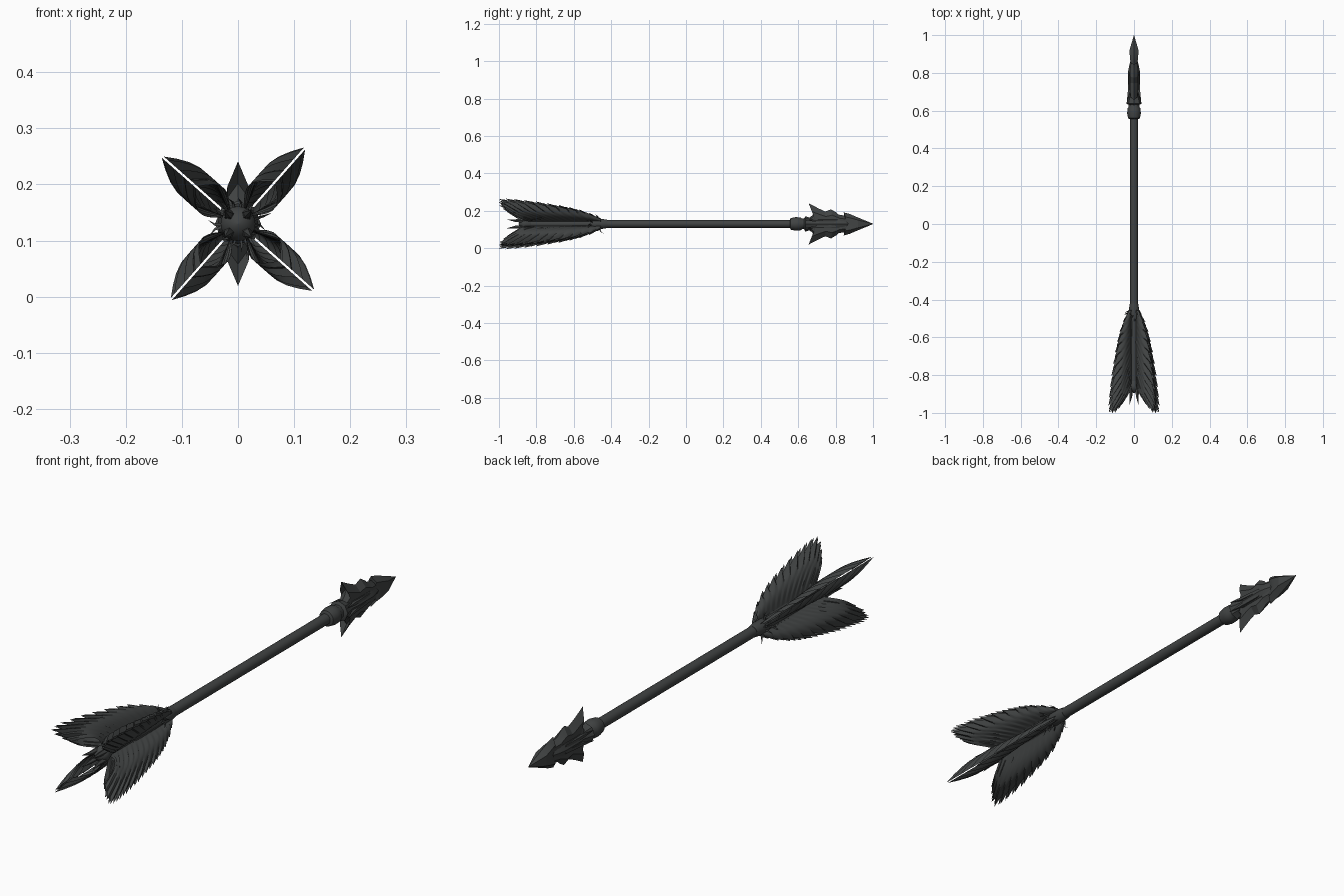
import bpy, bmesh, math, random
from mathutils import Vector

if "Cube" in bpy.data.objects:
    bpy.data.objects.remove(bpy.data.objects["Cube"])

random.seed(4)
ZC = 0.13          # height of the arrow axis
TURN = math.radians(48.5)


def material(name, rgb):
    m = bpy.data.materials.new(name)
    m.diffuse_color = (*rgb, 1)
    m.use_nodes = True
    m.node_tree.nodes["Principled BSDF"].inputs["Base Color"].default_value = m.diffuse_color
    return m


DARK = material("dark grey", (0.052, 0.056, 0.056))


def finish(name, bm, angle=35):
    bmesh.ops.remove_doubles(bm, verts=bm.verts, dist=1e-5)
    bmesh.ops.recalc_face_normals(bm, faces=bm.faces)
    me = bpy.data.meshes.new(name)
    bm.to_mesh(me)
    bm.free()
    ob = bpy.data.objects.new(name, me)
    bpy.context.collection.objects.link(ob)
    me.materials.append(DARK)
    bpy.ops.object.select_all(action='DESELECT')
    ob.select_set(True)
    bpy.context.view_layer.objects.active = ob
    bpy.ops.object.shade_smooth_by_angle(angle=math.radians(angle))
    return ob


def polar(y, r, a, side=0.0):
    """Point at distance r from the axis in direction a, pushed sideways."""
    return Vector((r * math.cos(a) - side * math.sin(a), y,
                   ZC + r * math.sin(a) + side * math.cos(a)))


def lathe(name, profile, sides=20):
    bm = bmesh.new()
    rings = [[bm.verts.new(polar(y, max(r, 0.0003), 2 * math.pi * i / sides))
              for i in range(sides)] for y, r in profile]
    for p, q in zip(rings, rings[1:]):
        for i in range(sides):
            j = (i + 1) % sides
            bm.faces.new((p[i], p[j], q[j], q[i]))
    bm.faces.new(rings[0])
    bm.faces.new(rings[-1])
    return finish(name, bm)


def spike(bm, pts, radii, sides=4):
    """Tapered tube along a few points, ending in a point."""
    prev = None
    d = (pts[-1] - pts[0]).normalized()
    u = d.orthogonal().normalized()
    w = d.cross(u)
    for p, r in zip(pts, radii):
        ring = [bm.verts.new(p + r * (math.cos(t) * u + math.sin(t) * w))
                for t in (2 * math.pi * k / sides for k in range(sides))]
        if prev:
            for i in range(sides):
                j = (i + 1) % sides
                bm.faces.new((prev[i], prev[j], ring[j], ring[i]))
        else:
            bm.faces.new(ring)
        prev = ring
    tip = bm.verts.new(pts[-1])
    for i in range(sides):
        bm.faces.new((prev[i], prev[(i + 1) % sides], tip))


def along(pts, s):
    """Even interpolation along a short polyline, s from 0 to 1."""
    f = s * (len(pts) - 1)
    i = min(int(f), len(pts) - 2)
    return Vector(pts[i]).lerp(Vector(pts[i + 1]), f - i)


# shaft, binding bulge, collar and nock
lathe("shaft", [(-0.86, 0.021), (0.6, 0.021)])
lathe("feather_binding", [(-0.52, 0.021), (-0.49, 0.027), (-0.45, 0.027), (-0.42, 0.022)])
lathe("collar", [(0.555, 0.021), (0.56, 0.031), (0.585, 0.036), (0.61, 0.035),
                 (0.622, 0.028), (0.632, 0.028)])
lathe("nock", [(-0.895, 0.001), (-0.89, 0.014), (-0.88, 0.024), (-0.868, 0.031),
               (-0.855, 0.031), (-0.83, 0.023)])
bm = bmesh.new()
for k in range(4):
    a = math.pi / 4 + k * math.pi / 2
    spike(bm, [polar(-0.86, 0.023, a), polar(-0.91, 0.024, a), polar(-0.96, 0.034, a)],
          [0.011, 0.008], 5)
finish("nock_prongs", bm)

# feathers: two bulging ragged sheets each, barbs swept backwards
EDGE = [(-0.46, 0.04), (-0.51, 0.072), (-0.58, 0.103), (-0.65, 0.123), (-0.73, 0.140),
        (-0.81, 0.156), (-0.89, 0.167), (-0.95, 0.174), (-1.0, 0.170),
        (-0.985, 0.135), (-0.955, 0.098)]
N, M = 66, 8
for k in range(4):
    a = TURN + k * math.pi / 2
    bm = bmesh.new()
    for sgn in (-1, 1):
        rows = []
        for i in range(N + 1):
            s = i / N
            root = Vector((-0.45 - 0.39 * s, 0.018))
            out = along(EDGE, s)
            phase = ((i + (2 if sgn > 0 else 0)) % 5) / 4
            out = root.lerp(out, 1.04 - 0.17 * (1 - phase)) if i < N - 1 else out
            out.x = max(out.x, -1.0)
            row = []
            for j in range(M + 1):
                v = j / M
                p = root.lerp(out, v)
                p.x += 0.025 * s * math.sin(math.pi * v)
                w = 0.029 * min(1, 0.25 + 1.2 * s) * math.sin(math.pi * v ** 1.15) + 0.002
                row.append(bm.verts.new(polar(p.x, p.y, a, sgn * w)))
            rows.append(row)
        for p, q in zip(rows, rows[1:]):
            for j in range(M):
                bm.faces.new((p[j], p[j + 1], q[j + 1], q[j]))
    # quill along the feather root
    spike(bm, [polar(-0.45, 0.02, a), polar(-0.65, 0.023, a), polar(-0.86, 0.022, a)],
          [0.006, 0.006], 6)
    finish("feather_%d" % (k + 1), bm, 50)

# loose curled barbs at the front of the feathers
bm = bmesh.new()
for k in range(22):
    a = 2 * math.pi * k / 22 + random.uniform(-0.1, 0.1)
    y = random.uniform(-0.52, -0.455)
    l = random.uniform(0.02, 0.042)
    back = random.choice((-1, -1, 1)) * random.uniform(0.01, 0.03)
    spike(bm, [polar(y, 0.022, a), polar(y + back * 0.3, 0.022 + l * 0.6, a),
               polar(y + back, 0.022 + l, a + random.uniform(-0.2, 0.2))], [0.004, 0.0025], 3)
finish("loose_barbs", bm)

# arrowhead core and point
lathe("head_core", [(0.63, 0.027), (0.638, 0.041), (0.65, 0.037), (0.69, 0.028), (0.71, 0.031),
                    (0.81, 0.031), (0.84, 0.025), (0.87, 0.017), (0.9, 0.01)], 8)


def blade(name, outline, thick):
    """Upper and lower blade with a raised ridge between edge and axis."""
    bm = bmesh.new()
    for up in (math.pi / 2, -math.pi / 2):
        for sgn in (-1, 1):
            cols = [[bm.verts.new(polar(yb, 0, up, sgn * t * thick)),
                     bm.verts.new(polar(yb + (y - yb) * 0.6, r * 0.6, up, sgn * t * thick)),
                     bm.verts.new(polar(y, r, up))] for y, r, yb, t in outline]
            for p, q in zip(cols, cols[1:]):
                for j in range(2):
                    bm.faces.new((p[j], p[j + 1], q[j + 1], q[j]))
    return finish(name, bm, 20)


# outline: edge y, edge distance, y on the axis, relative thickness
blade("head_blades", [(0.64, 0.02, 0.64, 0.2), (0.675, 0.045, 0.66, 0.8), (0.688, 0.072, 0.68, 1),
                      (0.655, 0.111, 0.70, 0.9), (0.71, 0.082, 0.73, 1), (0.745, 0.066, 0.75, 1),
                      (0.775, 0.078, 0.79, 1), (0.805, 0.06, 0.815, 1), (0.815, 0.05, 0.83, 1),
                      (0.87, 0.04, 0.88, 0.6), (0.92, 0.01, 0.92, 0.2)], 0.021)
blade("head_point", [(0.85, 0.03, 0.85, 0.4), (0.843, 0.062, 0.87, 0.75), (0.875, 0.053, 0.885, 0.9),
                     (0.92, 0.034, 0.92, 1), (1.0, 0.001, 1.0, 0.02)], 0.024)

# small side fins on the head, left and right
bm = bmesh.new()
for a in (0, math.pi):
    for da in (-0.5, 0.5):
        spike(bm, [polar(0.80, 0.024, a + da), polar(0.70, 0.031, a + da),
                   polar(0.635, 0.045, a + da)], [0.008, 0.008], 4)
finish("head_side_fins", bm)
